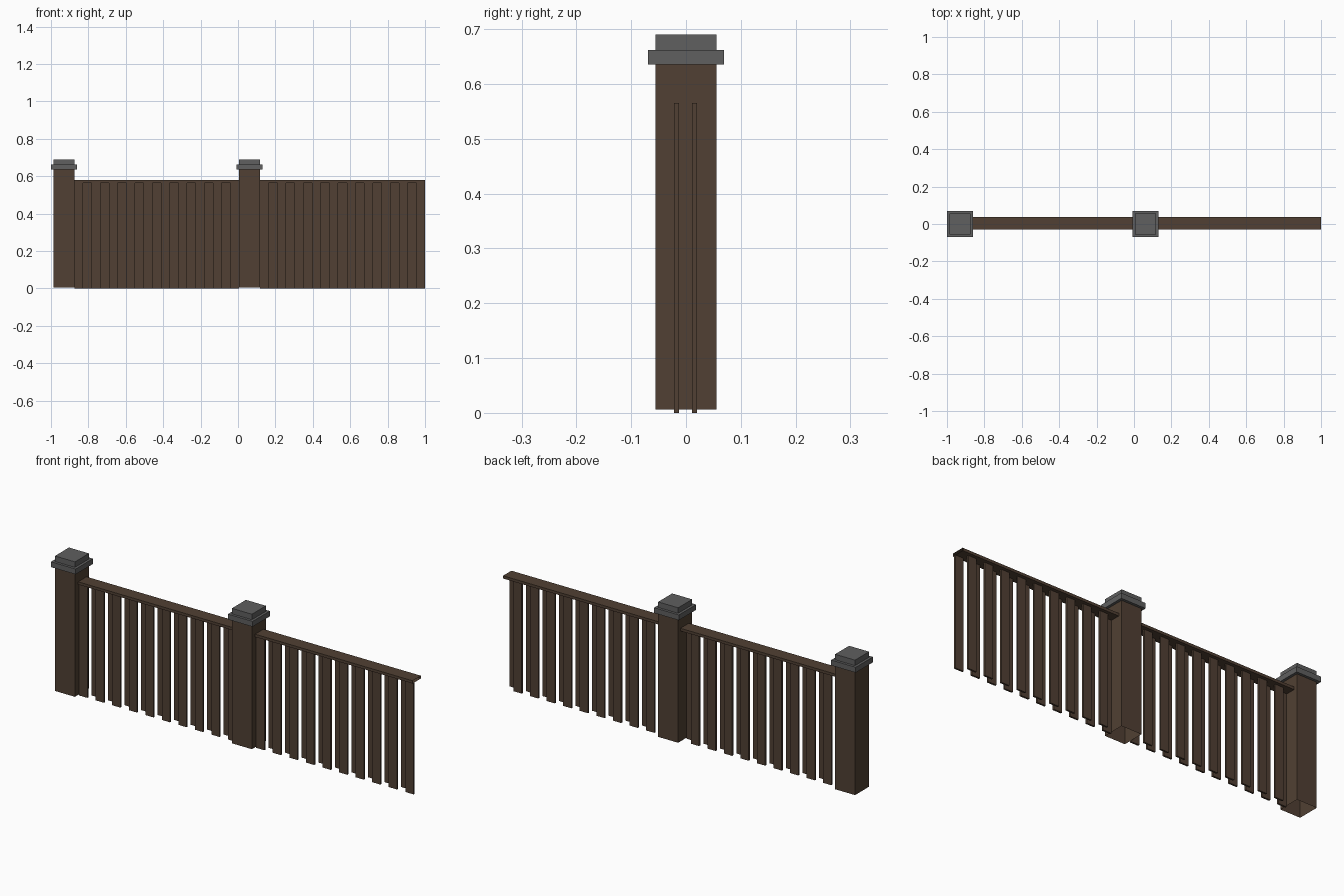
import bpy, bmesh

if "Cube" in bpy.data.objects:
    bpy.data.objects.remove(bpy.data.objects["Cube"])


def material(name, rgb):
    m = bpy.data.materials.new(name)
    m.diffuse_color = (*rgb, 1)
    m.use_nodes = True
    m.node_tree.nodes["Principled BSDF"].inputs["Base Color"].default_value = m.diffuse_color
    return m


WOOD = material("dark brown wood", (0.082, 0.051, 0.033))
CAP = material("dark grey cap", (0.115, 0.115, 0.116))


def add_box(bm, lo, hi, skip=()):
    """Add an axis-aligned box, leaving out sides named such as '-z' or '+x'."""
    geo = bmesh.ops.create_cube(bm, size=1)
    for v in geo["verts"]:
        v.co = [lo[i] + (v.co[i] + 0.5) * (hi[i] - lo[i]) for i in range(3)]
    faces = {f for v in geo["verts"] for f in v.link_faces}
    drop = []
    for f in faces:
        f.normal_update()
        for s in skip:
            if f.normal["xyz".index(s[1])] * (1 if s[0] == "+" else -1) > 0.9:
                drop.append(f)
    if drop:
        bmesh.ops.delete(bm, geom=drop, context="FACES")


def make_part(name, mat, boxes):
    bm = bmesh.new()
    for b in boxes:
        add_box(bm, *b)
    me = bpy.data.meshes.new(name)
    bm.to_mesh(me)
    bm.free()
    me.materials.append(mat)
    ob = bpy.data.objects.new(name, me)
    bpy.context.collection.objects.link(ob)


POST_HALF, CAP_HALF = 0.056, 0.069
SLOTS = 19

for label, cx, x_end in (("left", -0.931, 0.005), ("right", 0.061, 1.0)):
    # square post, open underneath, with a stepped cap
    h, c = POST_HALF, CAP_HALF
    make_part(label + "_post", WOOD,
              [((cx - h, -h, 0.006), (cx + h, h, 0.636), ("-z", "+z"))])
    make_part(label + "_post_cap", CAP, [
        ((cx - c, -c, 0.635), (cx + c, c, 0.662)),
        ((cx - h, -h, 0.662), (cx + h, h, 0.69), ("-z",))])

    # boards alternate between a front row and a back row
    x0 = cx + h
    w = (x_end - x0) / SLOTS
    rows = {"front": (0, -0.022, -0.013), "back": (1, 0.011, 0.020)}
    for row, (start, ya, yb) in rows.items():
        make_part(f"{label}_{row}_boards", WOOD, [
            ((x0 + i * w, ya, 0), (x0 + (i + 1) * w, yb, 0.565))
            for i in range(start, SLOTS, 2)])

    # flat rail covering the board tops, open at the ends
    make_part(label + "_top_rail", WOOD,
              [((x0, -0.030, 0.565), (x_end, 0.037, 0.579), ("-x", "+x"))])
